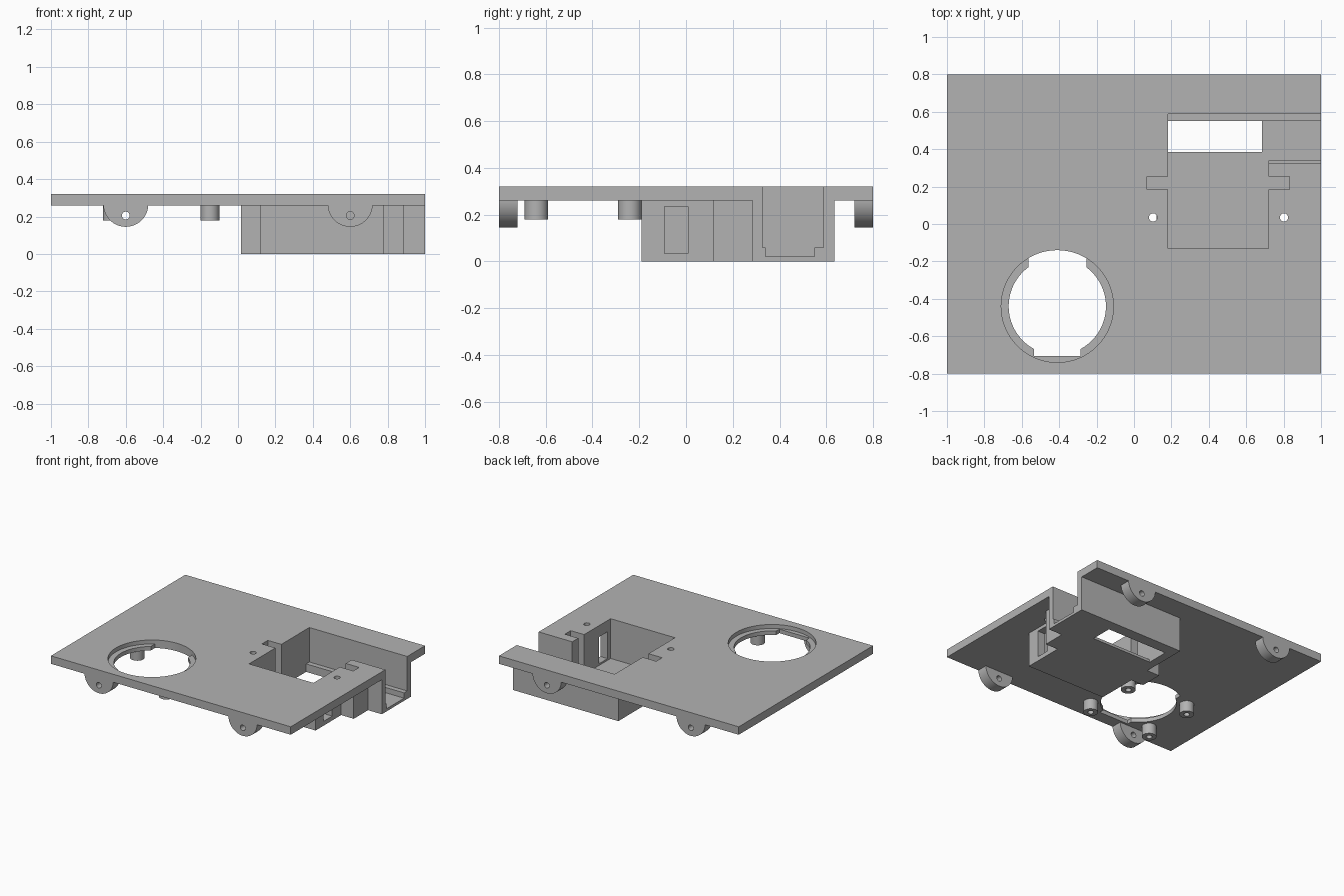
import bpy, bmesh, math
from mathutils import Matrix

cube = bpy.data.objects.get("Cube")
if cube:
    bpy.data.objects.remove(cube, do_unlink=True)

grey = bpy.data.materials.new("plain_grey")
grey.use_nodes = True
grey.diffuse_color = (0.45, 0.45, 0.45, 1)
grey.node_tree.nodes["Principled BSDF"].inputs["Base Color"].default_value = (0.45, 0.45, 0.45, 1)


def finish(name, bm):
    bmesh.ops.recalc_face_normals(bm, faces=bm.faces)
    mesh = bpy.data.meshes.new(name)
    bm.to_mesh(mesh)
    bm.free()
    mesh.materials.append(grey)
    obj = bpy.data.objects.new(name, mesh)
    bpy.context.collection.objects.link(obj)
    return obj


def box(name, x0, x1, y0, y1, z0, z1):
    bm = bmesh.new()
    bmesh.ops.create_cube(bm, size=1)
    for v in bm.verts:
        v.co = (x1 if v.co.x > 0 else x0, y1 if v.co.y > 0 else y0, z1 if v.co.z > 0 else z0)
    return finish(name, bm)


def prism(name, points, direction):
    """Extrude a flat outline of 3D points along a direction."""
    bm = bmesh.new()
    face = bm.faces.new([bm.verts.new(p) for p in points])
    result = bmesh.ops.extrude_face_region(bm, geom=[face])
    verts = [g for g in result["geom"] if isinstance(g, bmesh.types.BMVert)]
    bmesh.ops.translate(bm, verts=verts, vec=direction)
    return finish(name, bm)


def rod(name, x, y, z0, z1, r, sides=48):
    bm = bmesh.new()
    bmesh.ops.create_cone(bm, cap_ends=True, segments=sides, radius1=r, radius2=r,
                          depth=z1 - z0, matrix=Matrix.Translation((x, y, (z0 + z1) / 2)))
    return finish(name, bm)


def combine(target, tools, operation="DIFFERENCE", keep=False):
    for tool in tools:
        mod = target.modifiers.new("bool", "BOOLEAN")
        mod.operation, mod.solver, mod.object = operation, "EXACT", tool
        bpy.context.view_layer.update()
        mesh = bpy.data.meshes.new_from_object(
            target.evaluated_get(bpy.context.evaluated_depsgraph_get()))
        target.modifiers.clear()
        target.data = mesh
    if not keep:
        for tool in tools:
            bpy.data.objects.remove(tool, do_unlink=True)


def smooth(obj):
    bpy.ops.object.select_all(action="DESELECT")
    obj.select_set(True)
    bpy.context.view_layer.objects.active = obj
    bpy.ops.object.shade_smooth_by_angle(angle=math.radians(30))


# Base plate and motor holder with side lugs and cable channel
PLATE_Z, TOP = 0.26, 0.32
plate = box("base_plate", -1, 1, -0.8, 0.8, PLATE_Z, TOP)
holder = box("motor_holder", 0.12, 0.78, -0.19, 0.635, 0, PLATE_Z)
combine(holder, [box("lugs", 0.015, 0.885, 0.115, 0.285, 0, PLATE_Z),
                 box("channel", 0.5, 1, 0.285, 0.635, 0, PLATE_Z)], "UNION")

# Pocket, lug slots and stepped channel open through the plate
pockets = [box("pocket", 0.183, 0.72, -0.13, 0.55, 0.02, 0.5),
           box("pocket_back", 0.183, 0.72, 0.3, 0.588, 0.06, 0.5),
           box("lug_slots", 0.07, 0.832, 0.185, 0.255, 0.02, 0.5),
           box("channel_upper", 0.6, 1.1, 0.327, 0.588, 0.06, 0.5),
           box("channel_lower", 0.6, 1.1, 0.34, 0.55, 0.02, 0.5)]
combine(plate, pockets, keep=True)
combine(holder, pockets)
combine(holder, [box("floor_opening", 0.183, 0.685, 0.385, 0.55, -0.1, 0.1),
                 box("side_window", 0.7, 0.9, -0.093, 0.008, 0.033, 0.235)])

# Round opening: shallow seat, then a keyed hole
CX, CY, SEAT, BORE = -0.41, -0.44, 0.3, 0.26


def arc(r, a0, a1, n):
    return [(CX + r * math.cos(a0 + (a1 - a0) * i / n),
             CY + r * math.sin(a0 + (a1 - a0) * i / n), 0.2) for i in range(n + 1)]


tab_w, key_w, key_y = 0.155, 0.125, -0.265
seat_a = math.acos(tab_w / SEAT)
bore_a = math.acos(tab_w / BORE)
key_a = math.acos(key_w / BORE)
outline = (arc(SEAT, seat_a, math.pi - seat_a, 20)
           + arc(BORE, math.pi - bore_a, math.pi + key_a, 32)
           + [(CX - key_w, CY + key_y, 0.2), (CX + key_w, CY + key_y, 0.2)]
           + arc(BORE, -key_a, bore_a, 32))
combine(plate, [rod("seat", CX, CY, 0.29, 0.5, SEAT, 96),
                prism("keyed_hole", outline, (0, 0, 0.3)),
                rod("screw_hole", 0.102, 0.035, 0.2, 0.4, 0.022, 32),
                rod("screw_hole", 0.802, 0.035, 0.2, 0.4, 0.022, 32)])
smooth(plate)

# Hollow mounting posts around the round opening
for x in (-0.672, -0.15):
    for y in (-0.64, -0.24):
        post = rod("mounting_post", x, y, 0.18, 0.262, 0.05)
        combine(post, [rod("bore", x, y, 0.1, 0.25, 0.021, 24)])
        smooth(post)

# Half-round hanging ears with pin holes, front and back
for x in (-0.6, 0.6):
    for y in (-0.8, 0.72):
        half = [(x + 0.12 * math.cos(math.pi * i / 32), y,
                 0.265 - 0.12 * math.sin(math.pi * i / 32)) for i in range(33)]
        ear = prism("pin_ear", half, (0, 0.08, 0))
        ring = [(x + 0.021 * math.cos(math.tau * i / 24), y - 0.1,
                 0.205 + 0.021 * math.sin(math.tau * i / 24)) for i in range(24)]
        combine(ear, [prism("pin_hole", ring, (0, 0.3, 0))])
        smooth(ear)
